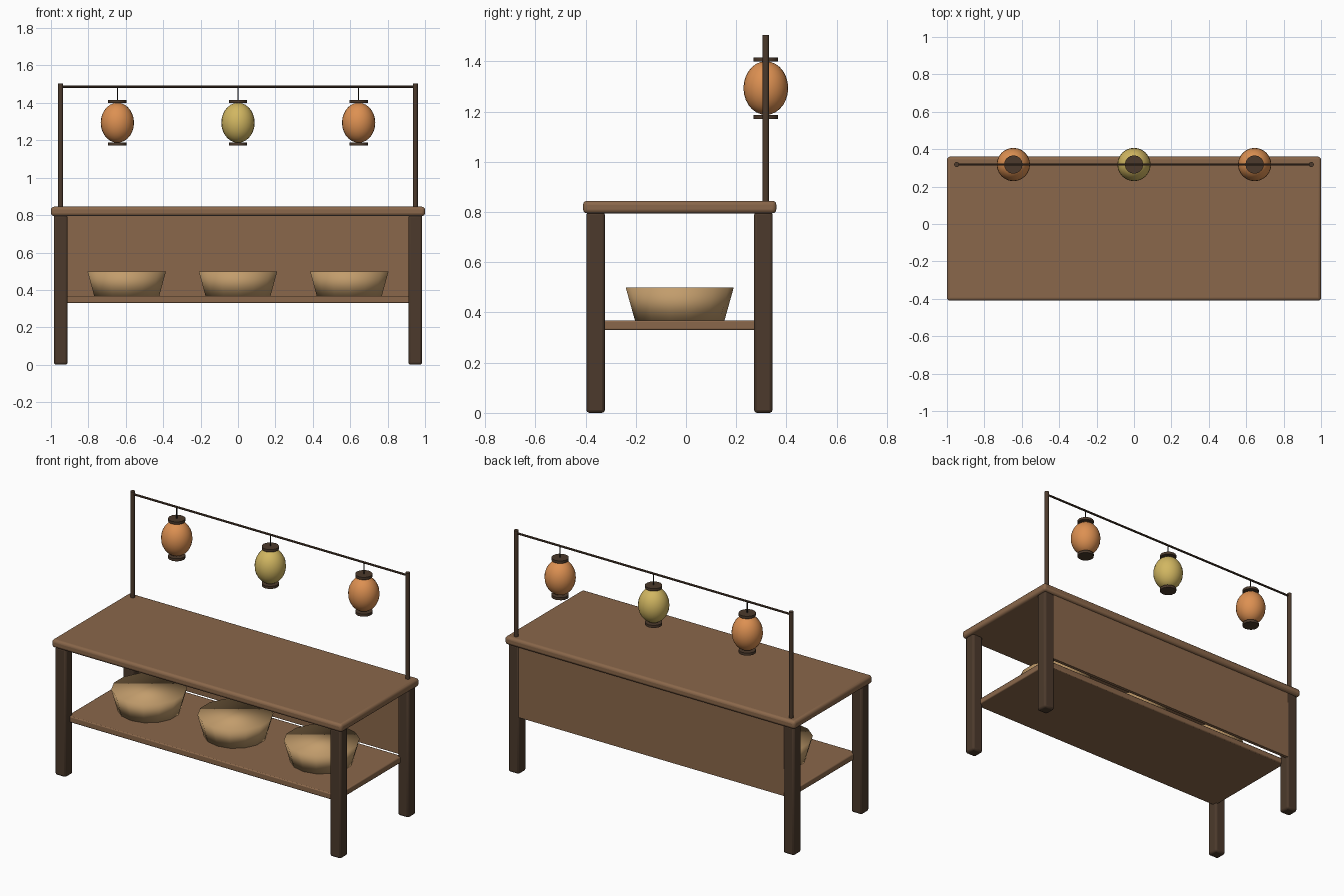
import bpy, math

if "Cube" in bpy.data.objects:
    bpy.data.objects.remove(bpy.data.objects["Cube"])


def material(name, rgb):
    m = bpy.data.materials.new(name)
    m.diffuse_color = (*rgb, 1)
    m.use_nodes = True
    m.node_tree.nodes["Principled BSDF"].inputs["Base Color"].default_value = m.diffuse_color
    return m


WOOD = material("warm_wood", (0.254, 0.136, 0.069))
DARK = material("dark_wood", (0.072, 0.042, 0.025))
ORANGE = material("orange_paper", (0.72, 0.28, 0.084))
YELLOW = material("yellow_paper", (0.64, 0.47, 0.12))
TAN = material("tan_basket", (0.54, 0.335, 0.15))
BLACK = material("black_cord", (0.02, 0.016, 0.013))


def finish(name, mat):
    o = bpy.context.object
    o.name = name
    o.data.materials.append(mat)
    return o


def box(name, lo, hi, mat, bevel=0.0, segments=2):
    """Box between two corners with rounded edges."""
    mid = [(a + b) / 2 for a, b in zip(lo, hi)]
    bpy.ops.mesh.primitive_cube_add(size=1, location=mid)
    o = finish(name, mat)
    o.scale = [b - a for a, b in zip(lo, hi)]
    bpy.ops.object.transform_apply(location=False, rotation=False, scale=True)
    if bevel:
        b = o.modifiers.new("round_edges", 'BEVEL')
        b.width, b.segments = bevel, segments
        bpy.ops.object.shade_smooth_by_angle(angle=math.radians(40))
    return o


def rod(name, loc, radius, length, mat, sides=16, rot=(0, 0, 0)):
    bpy.ops.mesh.primitive_cylinder_add(vertices=sides, radius=radius, depth=length,
                                        location=loc, rotation=rot)
    o = finish(name, mat)
    bpy.ops.object.shade_smooth_by_angle(angle=math.radians(40))
    return o


# Table top, lower shelf and back panel
box("table_top", (-1, -0.41, 0.795), (1, 0.36, 0.845), WOOD, 0.016, 3)
box("shelf", (-0.93, -0.355, 0.33), (0.93, 0.29, 0.368), WOOD, 0.006)
box("back_panel", (-0.915, 0.322, 0.355), (0.915, 0.342, 0.80), WOOD)

# Legs and lantern posts, mirrored left and right
LINE_Y = 0.318
for side, sx in (("left", -1), ("right", 1)):
    x = sx * 0.948
    for end, y in (("front", -0.36), ("back", 0.308)):
        box(f"{end}_{side}_leg", (x - 0.037, y - 0.037, 0),
            (x + 0.037, y + 0.037, 0.80), DARK, 0.012)
    rod(f"{side}_post", (x, LINE_Y, 1.17), 0.0135, 0.67, DARK, 12)

# Crossbar between the posts
rod("crossbar", (0, LINE_Y, 1.487), 0.0065, 1.896, DARK, 8, (0, math.pi / 2, 0))

# Hanging lanterns: paper body, two end caps and a cord
for i, (x, mat) in enumerate(((-0.645, ORANGE), (0, YELLOW), (0.645, ORANGE)), 1):
    bpy.ops.mesh.primitive_uv_sphere_add(segments=24, ring_count=14, radius=0.089,
                                         location=(x, LINE_Y, 1.294))
    body = finish(f"lantern_body_{i}", mat)
    body.scale.z = 1.2
    bpy.ops.object.shade_smooth()
    rod(f"lantern_top_cap_{i}", (x, LINE_Y, 1.408), 0.049, 0.016, DARK)
    rod(f"lantern_bottom_cap_{i}", (x, LINE_Y, 1.179), 0.049, 0.016, DARK)
    rod(f"lantern_cord_{i}", (x, LINE_Y, 1.45), 0.003, 0.075, BLACK, 6)

# Tapered baskets on the shelf
for i, x in enumerate((-0.595, 0, 0.595), 1):
    bpy.ops.mesh.primitive_cone_add(vertices=14, radius1=0.178, radius2=0.215,
                                    depth=0.132, location=(x, -0.025, 0.433))
    finish(f"basket_{i}", TAN)
    bpy.ops.object.shade_smooth()
